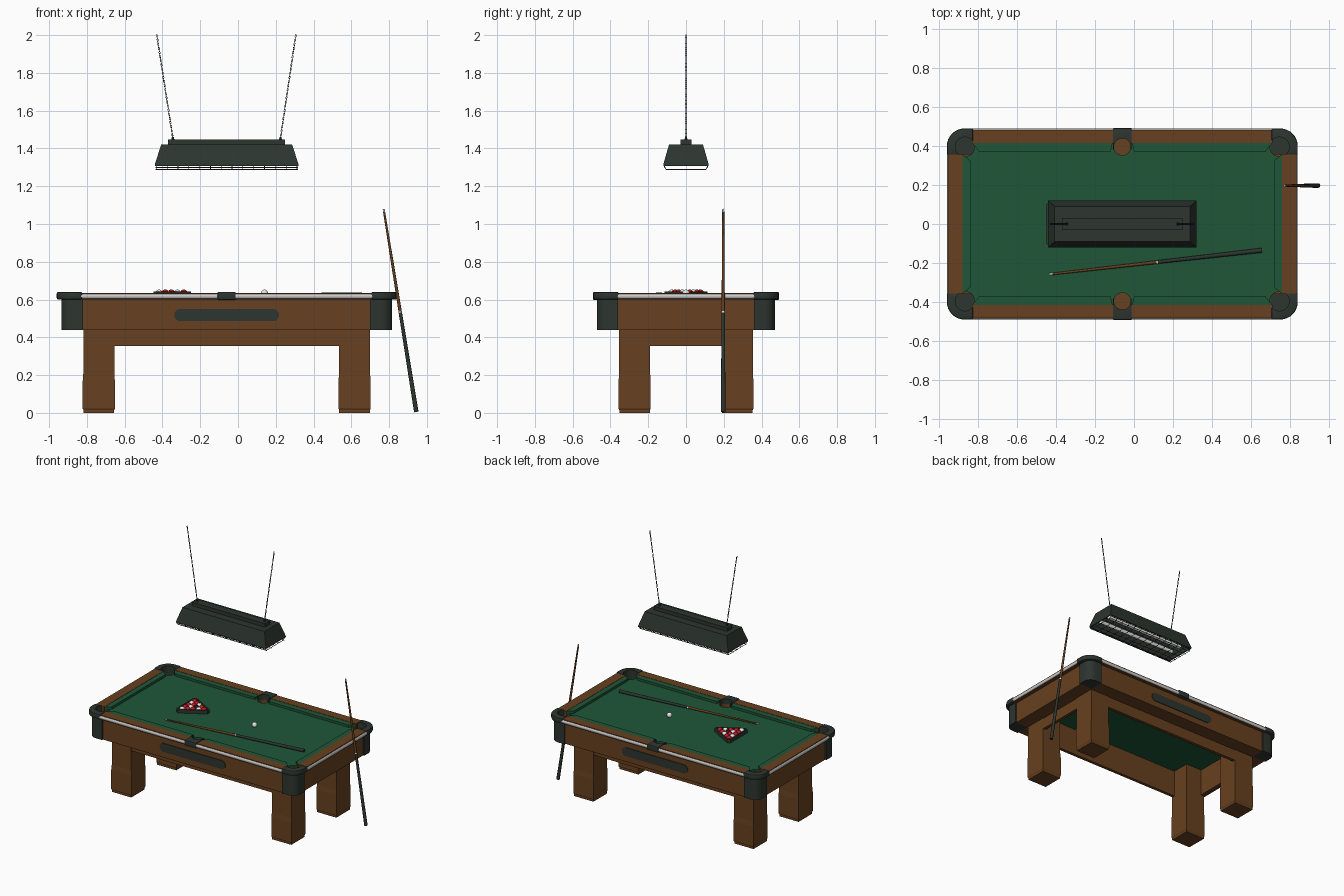
import bpy, bmesh, math
from mathutils import Vector, Matrix

if "Cube" in bpy.data.objects:
    bpy.data.objects.remove(bpy.data.objects["Cube"])

CX = -0.06  # table centre in x


def mat(name, r, g, b):
    m = bpy.data.materials.new(name)
    m.diffuse_color = (r, g, b, 1)
    m.use_nodes = True
    m.node_tree.nodes["Principled BSDF"].inputs["Base Color"].default_value = m.diffuse_color
    return m


WOOD = mat("brown wood", .135, .051, .014)
FELT = mat("green felt", .013, .092, .039)
DARK = mat("dark casting", .026, .036, .029)
SILVER = mat("silver trim", .60, .60, .60)
WHITE = mat("white", .8, .8, .8)
RED = mat("red ball", .55, .01, .015)
BLACK = mat("black", .012, .012, .012)


def finish(bm, name, m, smooth=False):
    bmesh.ops.recalc_face_normals(bm, faces=bm.faces)
    me = bpy.data.meshes.new(name)
    bm.to_mesh(me)
    bm.free()
    ob = bpy.data.objects.new(name, me)
    bpy.context.collection.objects.link(ob)
    if m:
        me.materials.append(m)
    bpy.context.view_layer.objects.active = ob
    for o in bpy.context.selected_objects:
        o.select_set(False)
    ob.select_set(True)
    if smooth:
        bpy.ops.object.shade_smooth_by_angle(angle=math.radians(40))
    return ob


def add_prism(bm, pts, z0, z1):
    f = bm.faces.new([bm.verts.new((x, y, z0)) for x, y in pts])
    ext = bmesh.ops.extrude_face_region(bm, geom=[f])["geom"]
    bmesh.ops.translate(bm, vec=(0, 0, z1 - z0),
                        verts=[v for v in ext if isinstance(v, bmesh.types.BMVert)])


def add_box(bm, x0, x1, y0, y1, z0, z1):
    add_prism(bm, [(x0, y0), (x1, y0), (x1, y1), (x0, y1)], z0, z1)


def add_loft(bm, cx, cy, rings):
    """Stacked rectangles (half x, half y, z), capped at both ends."""
    loops = [[bm.verts.new((cx + sx * hx, cy + sy * hy, z))
              for sx, sy in ((-1, -1), (1, -1), (1, 1), (-1, 1))] for hx, hy, z in rings]
    for a, b in zip(loops, loops[1:]):
        for i in range(4):
            bm.faces.new((a[i], a[(i + 1) % 4], b[(i + 1) % 4], b[i]))
    bm.faces.new(loops[0])
    bm.faces.new(loops[-1])


def add_rod(bm, p, q, r1, r2=None, seg=8):
    p, q = Vector(p), Vector(q)
    d = q - p
    M = Matrix.Translation((p + q) / 2) @ d.to_track_quat('Z', 'Y').to_matrix().to_4x4()
    bmesh.ops.create_cone(bm, cap_ends=True, segments=seg, radius1=r1,
                          radius2=r1 if r2 is None else r2, depth=d.length, matrix=M)


def corners(pts):
    """Mirror a table-relative outline to all four corners."""
    return [[(CX + sx * x, sy * y) for x, y in pts] for sx in (-1, 1) for sy in (-1, 1)]


def rounded(x0, y0, x1, y1, r, n=8):
    """Square with only its outer corner rounded; the inner corner is left out."""
    arc = [(x1 - r + r * math.cos(a), y1 - r + r * math.sin(a))
           for a in (math.pi / 2 * i / n for i in range(n + 1))]
    return [(x1, y0)] + arc + [(x0, y1)]


# pocket cutter: six cylinders
bm = bmesh.new()
for x, r in ((-.807, .05), (0, .043), (.807, .05)):
    for s in (-1, 1):
        add_rod(bm, (CX + x, s * .396, .5), (CX + x, s * .396, .7), r, seg=24)
cutter = finish(bm, "pocket_cutter", None)
cutter.hide_render = True


def cut(ob, bevel=0):
    bpy.context.view_layer.objects.active = ob
    if bevel:
        b = ob.modifiers.new("bevel", 'BEVEL')
        b.width, b.segments, b.limit_method = bevel, 2, 'ANGLE'
        b.angle_limit = math.radians(50)
        bpy.ops.object.modifier_apply(modifier="bevel")
    m = ob.modifiers.new("pockets", 'BOOLEAN')
    m.operation, m.solver, m.object = 'DIFFERENCE', 'EXACT', cutter
    bpy.ops.object.modifier_apply(modifier="pockets")
    bpy.ops.object.shade_smooth_by_angle(angle=math.radians(35))


# cabinet walls
bm = bmesh.new()
for s in (-1, 1):
    y = sorted((s * .33, s * .46))
    add_box(bm, CX - .76, CX + .76, y[0], y[1], .44, .602)
cut(finish(bm, "cabinet_sides", WOOD))
bm = bmesh.new()
for s in (-1, 1):
    x = sorted((CX + s * .735, CX + s * .865))
    add_box(bm, x[0], x[1], -.36, .36, .44, .602)
finish(bm, "cabinet_ends", WOOD)

# corner castings and pocket caps
bm = bmesh.new()
for p in corners([(.76, .36)] + rounded(.76, .36, .875, .47, .06)):
    add_prism(bm, p, .44, .605)
cut(finish(bm, "corner_castings", DARK))
bm = bmesh.new()
for p in corners([(.765, .43), (.84, .355)] + rounded(.765, .355, .9, .49, .09)):
    add_prism(bm, p, .6, .64)
cut(finish(bm, "corner_pocket_caps", DARK), .008)
bm = bmesh.new()
for s in (-1, 1):
    y = sorted((s * .385, s * .492))
    add_box(bm, CX - .048, CX + .048, y[0], y[1], .598, .64)
cut(finish(bm, "side_pocket_caps", DARK), .004)

# playing bed
bm = bmesh.new()
add_box(bm, CX - .83, CX + .83, -.42, .42, .56, .615)
cut(finish(bm, "playing_bed", FELT))

# rails, rounded metal trim and cushions
rails, trim, cush = bmesh.new(), bmesh.new(), bmesh.new()
for p in corners([(.04, .415), (.77, .415), (.77, .483), (.04, .483)]):
    add_prism(rails, p, .6, .635)
for p in corners([(.05, .416), (.77, .416), (.735, .372), (.06, .372)]):
    add_prism(cush, p, .61, .633)
for s in (-1, 1):
    x = sorted((CX + s * .82, CX + s * .893))
    add_box(rails, x[0], x[1], -.36, .36, .6, .635)
    add_rod(trim, (CX - .78, s * .474, .6175), (CX + .78, s * .474, .6175), .0155, seg=16)
    add_rod(trim, (CX + s * .884, -.37, .6175), (CX + s * .884, .37, .6175), .0155, seg=16)
    add_prism(cush, [(CX + s * .822, -.36), (CX + s * .822, .36),
                     (CX + s * .78, .325), (CX + s * .78, -.325)], .61, .633)
finish(rails, "wood_rails", WOOD)
finish(trim, "metal_trim", SILVER, True)
finish(cush, "cushions", FELT)

# ball return slots on both long sides
bm = bmesh.new()
half = .2775 - .0325
pts = [((half if math.cos(a) > 0 else -half) + .0325 * math.cos(a), .0325 * math.sin(a))
       for a in (math.radians(-84 + 12 * i) for i in range(30))]
add_prism(bm, pts, -.004, .004)
bmesh.ops.rotate(bm, verts=bm.verts, matrix=Matrix.Rotation(math.pi / 2, 3, 'X'))
bmesh.ops.translate(bm, verts=bm.verts, vec=(CX, -.461, .5175))
dup = bmesh.ops.duplicate(bm, geom=bm.faces[:])["geom"]
bmesh.ops.translate(bm, vec=(0, .922, 0), verts=[v for v in dup if isinstance(v, bmesh.types.BMVert)])
finish(bm, "ball_return_slots", DARK)

# legs and the boards between their outer faces
bm = bmesh.new()
for sx in (-1, 1):
    for sy in (-1, 1):
        add_loft(bm, CX + sx * .677, sy * .272,
                 [(.081, .081, 0), (.081, .081, .015), (.085, .085, .022), (.085, .085, .17),
                  (.082, .082, .21), (.082, .082, .57)])
finish(bm, "legs", WOOD)
bm = bmesh.new()
for s in (-1, 1):
    add_box(bm, CX - .61, CX + .61, s * .338 - .012, s * .338 + .012, .355, .57)
    add_box(bm, CX + s * .743 - .012, CX + s * .743 + .012, -.2, .2, .355, .57)
finish(bm, "under_boards", WOOD)

# racked balls
R = .019
groups = {"red": (RED, bmesh.new()), "white": (WHITE, bmesh.new()), "black": (BLACK, bmesh.new())}
order = "red white red red black white red white red red white red red white red".split()
k = 0
for row in range(5):
    for j in range(row + 1):
        pos = (-.287 - row * R * math.sqrt(3), (j - row / 2) * 2 * R, .615 + R)
        bmesh.ops.create_uvsphere(groups[order[k]][1], u_segments=16, v_segments=10,
                                  radius=R, matrix=Matrix.Translation(pos))
        k += 1
for n, (m, b) in groups.items():
    finish(b, n + "_balls", m, True)
bm = bmesh.new()
bmesh.ops.create_uvsphere(bm, u_segments=20, v_segments=12, radius=R,
                          matrix=Matrix.Translation((.14, 0, .615 + R)))
finish(bm, "cue_ball", WHITE, True)


# triangle rack: three walls with clipped corners
def tri(d, c):
    """Clipped triangle at inner distance d from its centre, clip length c."""
    v = [Vector((-.375 + 2 * d * math.cos(a), 2 * d * math.sin(a)))
         for a in (0, 2 * math.pi / 3, 4 * math.pi / 3)]
    return [v[i] + (o - v[i]).normalized() * c
            for i in range(3) for o in (v[i - 1], v[(i + 1) % 3])]


bm = bmesh.new()
rings = [[bm.verts.new((p.x, p.y, z)) for p in tri(d, c)]
         for d, c, z in ((.064, .018, .616), (.073, .024, .616), (.073, .024, .643), (.064, .018, .643))]
for a, b in zip(rings, rings[1:] + rings[:1]):
    for i in range(6):
        bm.faces.new((a[i], a[(i + 1) % 6], b[(i + 1) % 6], b[i]))
finish(bm, "triangle_rack", DARK)


# cues: butt, joint ring, shaft and tip
def cue(name, butt, tip):
    b, t = Vector(butt), Vector(tip)
    for part, m, f0, f1, r0, r1 in (("butt", DARK, 0, .49, .012, .009), ("ring", WHITE, .489, .495, .0094, .0094),
                                    ("shaft", WOOD, .49, .985, .0088, .0055), ("tip", WHITE, .985, 1, .0056, .005)):
        bm = bmesh.new()
        add_rod(bm, b.lerp(t, f0), b.lerp(t, f1), r0, r1, 12)
        finish(bm, name + "_" + part, m, True)


cue("table_cue", (.655, -.135, .6265), (-.435, -.258, .62))
cue("leaning_cue", (.944, .197, .005), (.771, .197, 1.08))

# lamp shade with a hollow underside and a top box
bm = bmesh.new()
add_loft(bm, CX, 0, [(.335, .08, 1.41), (.373, .113, 1.306), (.38, .12, 1.306), (.38, .12, 1.316), (.347, .09, 1.42)])
finish(bm, "lamp_shade", DARK)
bm = bmesh.new()
add_box(bm, CX - .31, CX + .31, -.03, .03, 1.415, 1.447)
finish(bm, "lamp_top_box", DARK)

# light tubes and wire guard
bm = bmesh.new()
for s in (-1, 1):
    add_rod(bm, (CX - .335, s * .047, 1.335), (CX + .335, s * .047, 1.335), .016, seg=12)
finish(bm, "light_tubes", WHITE, True)
bm = bmesh.new()
for i in range(14):
    x = CX - .372 + .744 * i / 13
    path = [(x, -.117, 1.31), (x, -.105, 1.288), (x, .105, 1.288), (x, .117, 1.31)]
    for a, b in zip(path, path[1:]):
        add_rod(bm, a, b, .002, seg=6)
for y, z in [(-.114, 1.299), (.114, 1.299)] + [(.0525 * i, 1.288) for i in range(-2, 3)]:
    add_rod(bm, (CX - .378, y, z), (CX + .378, y, z), .002, seg=6)
finish(bm, "wire_guard", DARK)

# hanging chains
bm = bmesh.new()
for p, q in (((-.345, 0, 1.455), (-.43, 0, 2)), ((.225, 0, 1.455), (.306, 0, 2))):
    p, q = Vector(p), Vector(q)
    add_rod(bm, p - Vector((0, 0, .012)), p + Vector((0, 0, .006)), .009, .005)
    rot = (q - p).to_track_quat('Z', 'Y').to_matrix().to_4x4()
    n = 50
    for i in range(n):
        M = (Matrix.Translation(p.lerp(q, (i + .5) / n)) @ rot
             @ Matrix.Rotation(math.pi / 2 * (i % 2), 4, 'Z'))
        loop = [M @ Vector((.003 * sx, 0, h)) for sx, h in
                ((-1, -.005), (-.4, -.007), (.4, -.007), (1, -.005),
                 (1, .005), (.4, .007), (-.4, .007), (-1, .005))]
        for a, b in zip(loop, loop[1:] + loop[:1]):
            add_rod(bm, a, b, .0015, seg=5)
finish(bm, "lamp_chains", DARK)

bpy.data.objects.remove(cutter)
